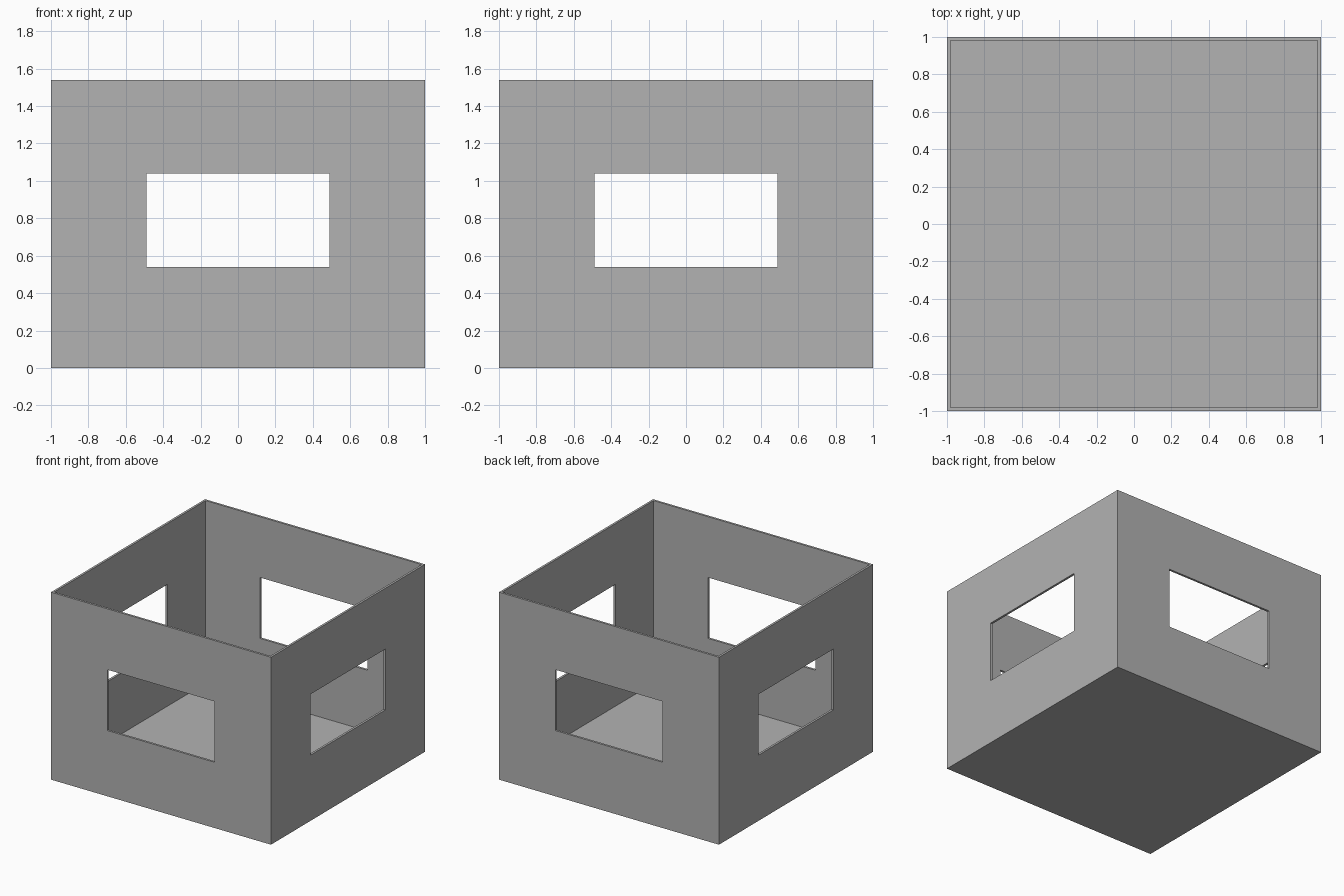
import bpy
import bmesh
from mathutils import Matrix, Vector

if "Cube" in bpy.data.objects:
    bpy.data.objects.remove(bpy.data.objects["Cube"])

HALF, HEIGHT = 1.0, 1.54        # outer half width and full height
WALL, FLOOR = 0.018, 0.04       # wall and floor thickness
WIN_HALF, WIN_LOW, WIN_HIGH = 0.488, 0.54, 1.04

grey = bpy.data.materials.new("plain grey")
grey.diffuse_color = (0.448, 0.448, 0.448, 1)
grey.use_nodes = True
grey.node_tree.nodes["Principled BSDF"].inputs["Base Color"].default_value = grey.diffuse_color


def box(name, low, high):
    """Axis-aligned box between two corners."""
    low, high = Vector(low), Vector(high)
    bm = bmesh.new()
    bmesh.ops.create_cube(bm, size=1, matrix=Matrix.Translation((low + high) / 2)
                          @ Matrix.Diagonal((high - low).to_4d()))
    mesh = bpy.data.meshes.new(name)
    bm.to_mesh(mesh)
    bm.free()
    mesh.materials.append(grey)
    obj = bpy.data.objects.new(name, mesh)
    bpy.context.collection.objects.link(obj)
    return obj


# Solid block that is hollowed into floor and walls
shell = box("room_shell", (-HALF, -HALF, 0), (HALF, HALF, HEIGHT))

# Helpers: open-topped interior, and one window tunnel along each axis
inner = HALF - WALL
cutters = [
    box("interior_cutter", (-inner, -inner, FLOOR), (inner, inner, HEIGHT + 1)),
    box("front_back_window_cutter", (-WIN_HALF, -2, WIN_LOW), (WIN_HALF, 2, WIN_HIGH)),
    box("side_window_cutter", (-2, -WIN_HALF, WIN_LOW), (2, WIN_HALF, WIN_HIGH)),
]
for cutter in cutters:
    cutter.hide_render = True
    cutter.hide_viewport = True
    cut = shell.modifiers.new(cutter.name, 'BOOLEAN')
    cut.operation = 'DIFFERENCE'
    cut.solver = 'EXACT'
    cut.object = cutter
